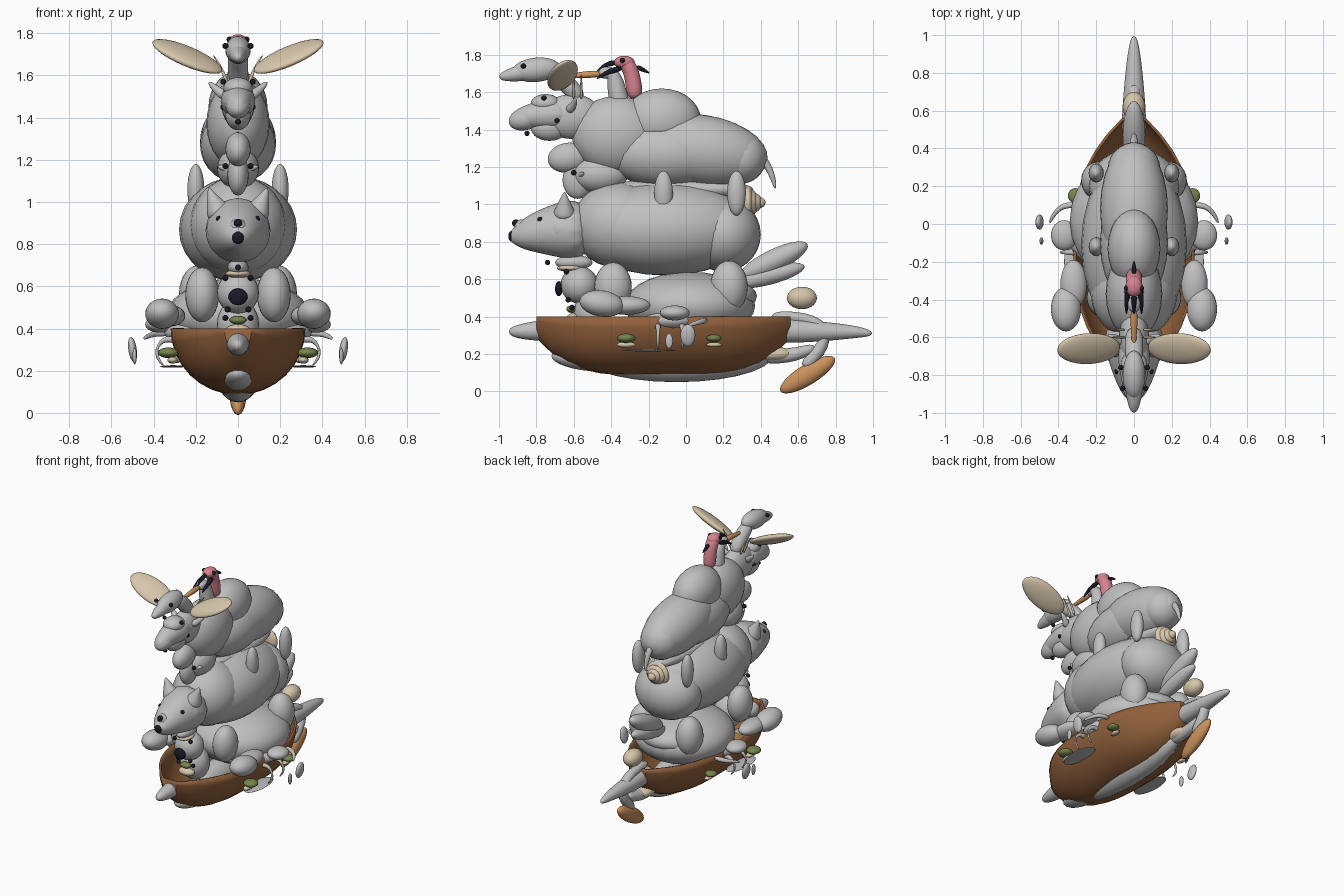
import bpy, bmesh, math
from mathutils import Vector

cube = bpy.data.objects.get("Cube")
if cube:
    bpy.data.objects.remove(cube, do_unlink=True)


def material(name, red, green, blue):
    colour = (red, green, blue, 1)
    mat = bpy.data.materials.new(name)
    mat.use_nodes = True
    mat.diffuse_color = colour
    mat.node_tree.nodes["Principled BSDF"].inputs["Base Color"].default_value = colour
    return mat


GREY = material("grey hide", .53, .53, .53)
BROWN = material("brown wood", .29, .12, .045)
CREAM = material("cream", .68, .57, .41)
BLACK = material("black", .01, .01, .02)
PINK = material("pink", .68, .23, .28)
GREEN = material("green", .18, .23, .07)
ORANGE = material("orange", .6, .29, .11)

# Helper that marks the mirror plane
mirror_centre = bpy.data.objects.new("mirror_centre", None)
mirror_centre.hide_render = True
bpy.context.collection.objects.link(mirror_centre)


def finish(name, bm, mat, paired=False):
    """Turn a bmesh into a smooth object, doubled across the centre if paired."""
    bmesh.ops.recalc_face_normals(bm, faces=bm.faces)
    mesh = bpy.data.meshes.new(name)
    bm.to_mesh(mesh)
    bm.free()
    mesh.materials.append(mat)
    mesh.shade_smooth()
    ob = bpy.data.objects.new(name, mesh)
    bpy.context.collection.objects.link(ob)
    if paired:
        ob.modifiers.new("mirror", "MIRROR").mirror_object = mirror_centre
    return ob


def blob(name, place, size, mat=GREY, tilt=0, roll=0):
    """Ellipsoid with half sizes; parts off the centre line are paired."""
    bm = bmesh.new()
    bmesh.ops.create_uvsphere(bm, u_segments=24, v_segments=14, radius=1)
    bmesh.ops.scale(bm, vec=size, verts=bm.verts)
    ob = finish(name, bm, mat, paired=place[0] != 0)
    ob.location = place
    ob.rotation_euler = (tilt, roll, 0)


def skin(bm, rings, closed):
    """Bridge neighbouring rings of vertices and cap both ends."""
    count = len(rings[0])
    for near, far in zip(rings, rings[1:]):
        for k in range(count if closed else count - 1):
            nxt = (k + 1) % count
            bm.faces.new((near[k], near[nxt], far[nxt], far[k]))
    bm.faces.new(rings[0])
    bm.faces.new(rings[-1])


def tube(name, path, start, end, mat=GREY, sides=12):
    """Tapered limb; two-value points (y, z) lie on the centre line."""
    paired = len(path[0]) == 3
    points = [Vector(p) if paired else Vector((0, *p)) for p in path]
    last = len(points) - 1
    bm = bmesh.new()
    rings = []
    for i, point in enumerate(points):
        along = (points[min(i + 1, last)] - points[max(i - 1, 0)]).normalized()
        guide = Vector((0, 1, 0)) if abs(along.x) > .8 else Vector((1, 0, 0))
        side = (guide - along * guide.dot(along)).normalized()
        up = along.cross(side)
        radius = start + (end - start) * i / last
        angles = [math.tau * k / sides for k in range(sides)]
        rings.append([bm.verts.new(point + radius * (side * math.cos(a) + up * math.sin(a)))
                      for a in angles])
    skin(bm, rings, closed=True)
    ob = finish(name, bm, mat, paired)
    ob.modifiers.new("smooth", "SUBSURF").levels = 2


# Boat hull: half-elliptical ribs narrowing toward both ends
RIM = .4
ribs, arc = 16, 16
bm = bmesh.new()
rows = []
for i in range(ribs + 1):
    u = 2 * i / ribs - 1
    half_width = .32 * (1 - .8 * abs(u) ** 2.8)
    depth = RIM - .085 - .2 * u ** 4
    angles = [math.pi * k / arc for k in range(arc + 1)]
    rows.append([bm.verts.new((half_width * math.cos(a), .68 * u - .12, RIM - depth * math.sin(a)))
                 for a in angles])
skin(bm, rows, closed=False)
hull = finish("boat_hull", bm, BROWN)
hull.modifiers.new("planks", "SOLIDIFY").thickness = .015
bpy.context.view_layer.objects.active = hull
hull.select_set(True)
bpy.ops.object.shade_smooth_by_angle(angle=math.radians(35))
hull.select_set(False)

# Snouts at the bow, tails at the stern
tube("bow_snout", [(-.95, .32), (-.88, .32), (-.7, .33)], .02, .07)
blob("lower_snout", (0, -.52, .17), (.08, .2, .06), tilt=-.1)
tube("stern_tail", [(.4, .33), (.7, .32), (.9, .32), (1, .31)], .08, .015)
tube("hanging_tail", [(.45, .4), (.6, .4), (.74, .36), (.75, .25), (.62, .12)], .03, .04)
tube("rear_tail_root", [(.35, .2), (.55, .18), (.7, .24)], .05, .03)
blob("paddle_tail", (0, .65, .09), (.04, .17, .055), ORANGE, tilt=.55)

# Large animal sitting in the boat
blob("seated_body", (0, .02, .46), (.34, .35, .18))
blob("seated_back", (0, .04, .51), (.28, .34, .12))
blob("seated_side", (0, -.07, .38), (.35, .2, .09))
blob("belly", (0, -.05, .2), (.11, .52, .15))
blob("belly_patch", (0, -.4, .18), (.13, .24, .08), ORANGE)
blob("stern_patch", (0, .47, .2), (.06, .1, .04), CREAM)
blob("front_knee", (.17, -.39, .56), (.08, .1, .13))
blob("rear_knee", (.19, .23, .56), (.09, .1, .14))
blob("paw", (.36, -.45, .47), (.08, .12, .07), tilt=-.15)
blob("forearm", (.32, -.32, .46), (.07, .13, .05))
blob("hip", (.37, -.06, .42), (.07, .08, .04))

# Small round-headed animal in the bow
blob("bow_head", (0, -.57, .57), (.1, .1, .1))
blob("bow_body", (0, -.5, .42), (.1, .1, .12))
blob("bow_nose", (0, -.68, .55), (.045, .02, .04), BLACK)
blob("bow_bill", (0, -.62, .66), (.06, .07, .02), CREAM)
blob("bill_neck", (0, -.6, .69), (.05, .1, .04))
blob("bow_chin", (0, -.61, .44), (.04, .03, .02), GREEN)
blob("bow_bib", (0, -.6, .39), (.06, .04, .03), CREAM)

# Pointed-nosed animal on the second tier
blob("middle_body", (0, -.11, .87), (.28, .48, .25))
blob("middle_shoulder", (0, -.36, .89), (.23, .25, .23))
blob("middle_rump", (0, .2, .84), (.24, .2, .2))
tube("middle_head", [(-.95, .82), (-.9, .83), (-.75, .86), (-.5, .87)], .01, .2)
blob("middle_cheek", (0, -.66, .87), (.15, .13, .12))
blob("middle_nose", (0, -.93, .83), (.03, .02, .03), BLACK)
tube("middle_ear", [(.08, -.65, .93), (.11, -.65, .99), (.14, -.65, 1.07)], .08, .005)
blob("rider_fly", (0, -.91, .9), (.02, .02, .02), BLACK)
blob("fly_perch", (0, -.88, .88), (.04, .04, .04))

# Legs of the upper animals, feather fan, egg and coiled shell
for y in (-.12, .27):
    blob("hanging_leg", (.2, y, 1.06), (.04, .05, .12))
blob("middle_rider", (0, -.04, 1.08), (.1, .4, .06))
blob("feather_upper", (0, .47, .7), (.06, .2, .06), tilt=.45)
blob("feather_lower", (0, .44, .62), (.05, .2, .05), tilt=.25)
blob("stern_egg", (0, .62, .5), (.06, .08, .06), CREAM)
for i in range(4):
    whorl = .09 - .02 * i
    blob("shell_whorl", (0, .33 + .02 * i, 1.01), (whorl, .035, whorl), CREAM)

# Humped animal on the top tier
blob("top_body", (0, .08, 1.29), (.18, .36, .19), tilt=-.15)
blob("top_belly", (0, -.1, 1.27), (.18, .33, .18))
blob("top_rump", (0, .29, 1.25), (.14, .14, .14))
blob("top_shoulder", (0, -.37, 1.37), (.15, .24, .21))
blob("hump", (0, -.13, 1.45), (.14, .21, .17))
tube("top_tail", [(.38, 1.27), (.45, 1.2), (.48, 1.08)], .03, .01)
blob("chest_fold", (0, -.63, 1.25), (.06, .11, .08), tilt=.15)
blob("chest_head", (0, -.58, 1.13), (.05, .08, .1))
blob("chest_throat", (0, -.46, 1.16), (.1, .15, .1))
tube("chest_ear", [(.03, -.57, 1.15), (.1, -.55, 1.17)], .02, .01)
tube("long_head", [(-.95, 1.44), (-.85, 1.48), (-.6, 1.48)], .03, .11)
blob("long_neck", (0, -.61, 1.47), (.08, .16, .12))
blob("muzzle", (0, -.85, 1.46), (.06, .1, .06), tilt=.3)
blob("brow", (0, -.75, 1.54), (.07, .08, .05))
blob("jaw", (0, -.73, 1.41), (.06, .1, .07))
tube("long_ear", [(.06, -.63, 1.5), (.1, -.6, 1.53), (.14, -.59, 1.57)], .03, .01)

# Uppermost head with broad paddle-shaped ears
tube("crown_snout", [(-1, 1.68), (-.95, 1.69), (-.8, 1.72)], .015, .06)
blob("crown_head", (0, -.8, 1.72), (.06, .13, .065), tilt=.1)
tube("crown_neck", [(-.74, 1.71), (-.64, 1.66), (-.56, 1.55)], .05, .05)
blob("broad_ear", (.24, -.66, 1.69), (.18, .09, .03), CREAM, tilt=.45, roll=-.4)
for y in (-.6, -.56):
    tube("ear_whisker", [(.05, y, 1.56), (.08, y, 1.64), (.12, y, 1.7)], .01, .003, CREAM)

# Billed bird and pink-necked bird
tube("bird_neck", [(-.34, 1.5), (-.37, 1.6), (-.38, 1.68), (-.41, 1.71), (-.47, 1.7)], .06, .03)
tube("bird_bill", [(-.44, 1.7), (-.6, 1.69), (-.68, 1.68)], .025, .005, ORANGE)
tube("pink_neck", [(-.27, 1.56), (-.28, 1.65), (-.3, 1.74), (-.34, 1.76)], .045, .045, PINK)
blob("pink_head", (0, -.33, 1.76), (.045, .055, .035), PINK)
tube("hooked_beak", [(-.37, 1.76), (-.43, 1.75), (-.48, 1.71)], .02, .004, BLACK)
tube("dark_feather", [(.03, -.34, 1.73), (.04, -.42, 1.71), (.04, -.48, 1.67)], .02, .005, BLACK)
tube("dark_crest", [(-.27, 1.74), (-.19, 1.7)], .02, .004, BLACK)

# Side riders: green shells, pale bellies, crooked limbs and loose fins
for x, y, size in ((.33, -.32, .05), (.31, .15, .04)):
    blob("green_shell", (x, y, .285), (size, size, size / 2), GREEN)
    blob("pale_belly", (x - .02, y, .25), (size / 2, size, size / 3), CREAM)
tube("crooked_limb", [(.3, .1, .38), (.4, .1, .38), (.45, 0, .35)], .02, .01)
for y in (-.15, -.02):
    tube("side_limb", [(.28, y, .34), (.36, y, .36), (.4, y, .28), (.35, y, .22)], .02, .005)
blob("loose_fin", (.5, .01, .3), (.02, .04, .06), roll=.15)
blob("small_fin", (.49, -.09, .27), (.01, .02, .04))
blob("low_flipper", (.31, -.2, .22), (.06, .15, .006))

# Eyes in pairs, small noses on the centre line
eyes = {
    "middle_eye": (.09, -.78, .92), "bow_eye": (.06, -.64, .64), "upper_bib_eye": (.05, -.63, .49),
    "lower_bib_eye": (.06, -.61, .45), "long_head_eye": (.07, -.76, 1.57), "jaw_eye": (.07, -.69, 1.45),
    "jaw_nose": (0, -.85, 1.38), "crown_eye": (.06, -.87, 1.74), "chest_eye": (.06, -.6, 1.17),
    "bill_nose": (0, -.74, .69), "pink_eye": (.04, -.34, 1.77),
}
for name, place in eyes.items():
    blob(name, place, (.014, .014, .014), BLACK)
